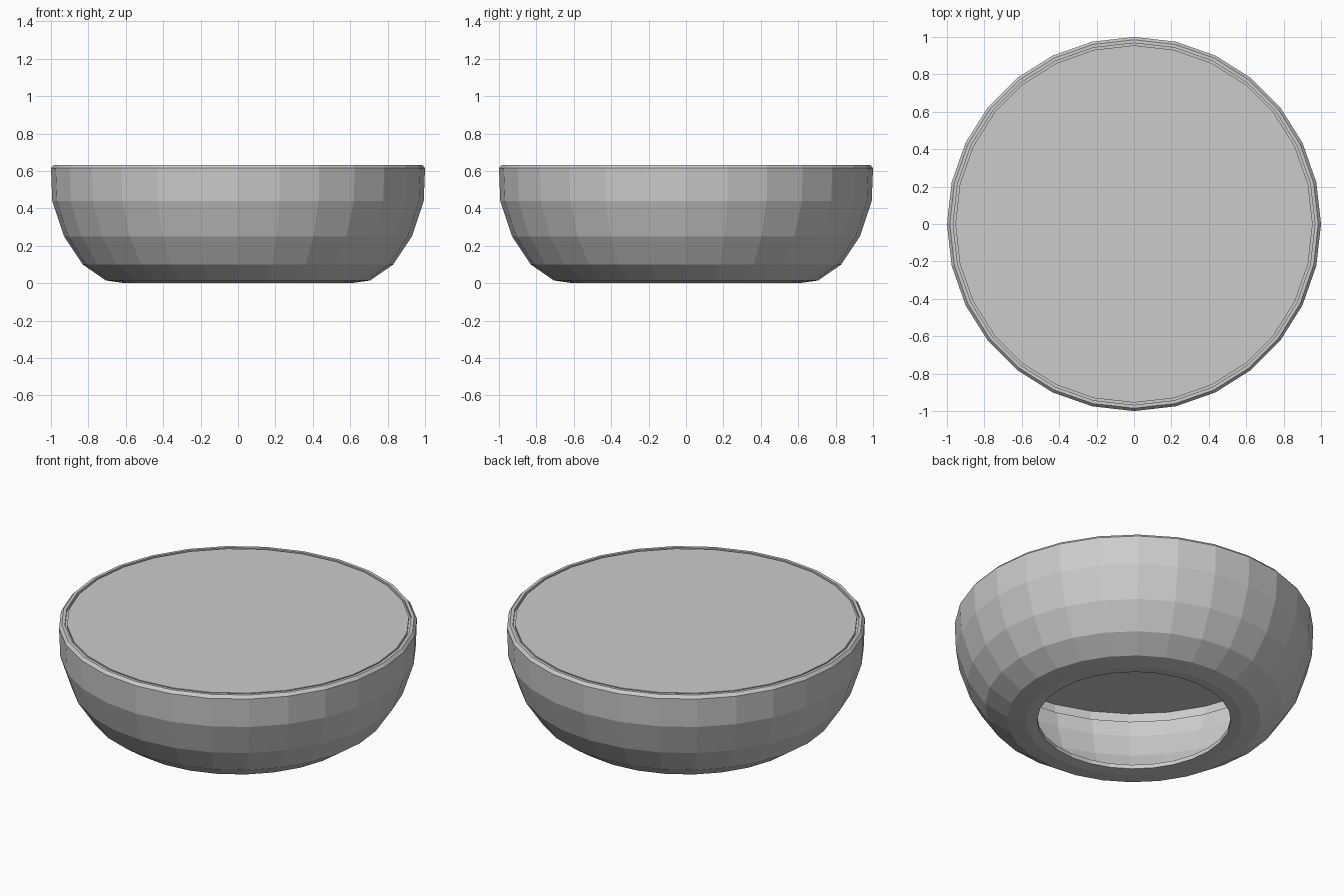
import bpy, bmesh
from math import cos, sin, tau

SIDES = 28

cube = bpy.data.objects.get("Cube")
if cube:
    bpy.data.objects.remove(cube, do_unlink=True)

# Single plain grey
grey = bpy.data.materials.new("plain grey")
grey.use_nodes = True
colour = (0.6, 0.6, 0.6, 1)
grey.diffuse_color = colour
grey.node_tree.nodes["Principled BSDF"].inputs["Base Color"].default_value = colour


def lathe(name, profile, closed):
    """Turn (radius, height) points about z; open profiles get flat caps."""
    bm = bmesh.new()
    rings = [[bm.verts.new((r * cos(tau * i / SIDES), r * sin(tau * i / SIDES), z))
              for i in range(SIDES)] for r, z in profile]
    pairs = list(zip(rings, rings[1:]))
    if closed:
        pairs.append((rings[-1], rings[0]))
    else:
        bm.faces.new(rings[0])
        bm.faces.new(rings[-1])
    for low, high in pairs:
        for i in range(SIDES):
            j = (i + 1) % SIDES
            bm.faces.new((low[i], low[j], high[j], high[i]))
    bmesh.ops.recalc_face_normals(bm, faces=bm.faces)
    mesh = bpy.data.meshes.new(name)
    bm.to_mesh(mesh)
    bm.free()
    mesh.materials.append(grey)
    obj = bpy.data.objects.new(name, mesh)
    bpy.context.collection.objects.link(obj)
    return obj


# Hollow bowl: outside from foot to rim, then the inside back to the hole
outside = [(0.54, 0.005), (0.603, 0), (0.707, 0.015), (0.83, 0.1),
           (0.93, 0.25), (0.993, 0.44), (1, 0.615), (0.985, 0.633)]
inside = [(0.967, 0.633), (0.967, 0.535), (0.935, 0.535), (0.93, 0.44),
          (0.87, 0.28), (0.78, 0.14), (0.67, 0.055), (0.54, 0.03)]
lathe("bowl", outside + inside, closed=True)

# Flat lid, with a fine groove between it and the rim
lathe("lid", [(0.967, 0.605), (0.967, 0.615), (0.955, 0.615), (0.955, 0.631)],
      closed=False)
